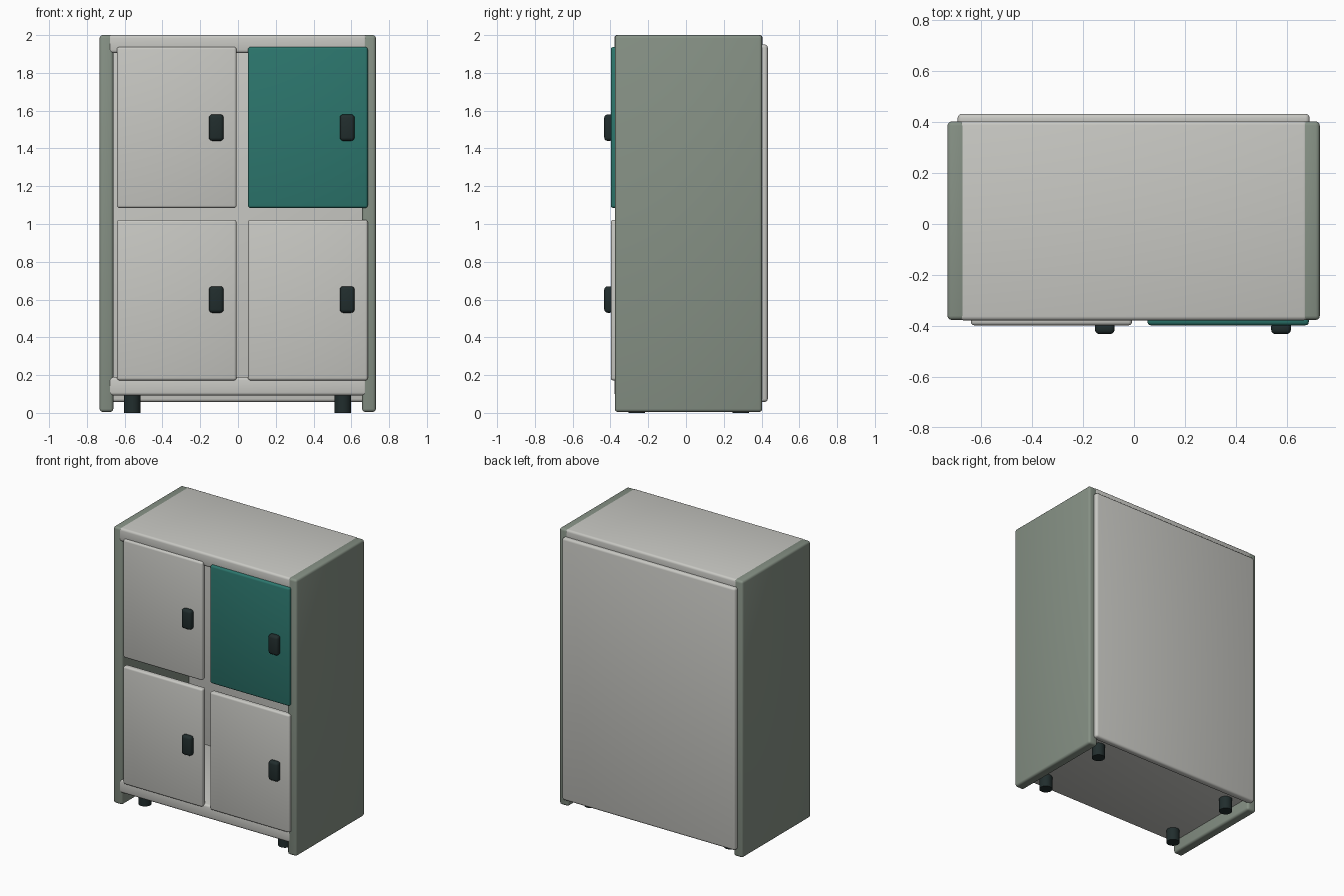
import bpy, math

if "Cube" in bpy.data.objects:
    bpy.data.objects.remove(bpy.data.objects["Cube"])


def srgb(r, g, b):
    f = lambda c: c / 12.92 if c <= 0.04045 else ((c + 0.055) / 1.055) ** 2.4
    return tuple(f(c / 255) for c in (r, g, b)) + (1.0,)


def material(name, rgb):
    m = bpy.data.materials.new(name)
    m.diffuse_color = srgb(*rgb)
    m.use_nodes = True
    m.node_tree.nodes["Principled BSDF"].inputs["Base Color"].default_value = m.diffuse_color
    return m


GREY = material("light grey", (200, 200, 195))
GREEN = material("sage green", (134, 145, 133))
TEAL = material("teal", (44, 118, 109))
DARK = material("dark slate", (33, 45, 45))


def finish(ob, name, mat, bevel, segments):
    ob.name = name
    ob.data.materials.append(mat)
    if bevel:
        mod = ob.modifiers.new("rounded edges", 'BEVEL')
        mod.width = bevel
        mod.segments = segments
        mod.limit_method = 'ANGLE'
        bpy.ops.object.modifier_apply(modifier=mod.name)
    bpy.ops.object.shade_smooth_by_angle(angle=math.radians(35))


def box(name, x, y, z, mat, bevel=0.016, segments=3):
    bpy.ops.mesh.primitive_cube_add(size=1, location=[sum(r) / 2 for r in (x, y, z)])
    ob = bpy.context.object
    ob.scale = [r[1] - r[0] for r in (x, y, z)]
    bpy.ops.object.transform_apply(location=False, rotation=False, scale=True)
    finish(ob, name, mat, bevel, segments)
    return ob


# carcass: sides, top, bottom and back around an empty interior
box("left_side", (-0.733, -0.66), (-0.377, 0.403), (0.005, 2.0), GREEN)
box("right_side", (0.657, 0.73), (-0.377, 0.403), (0.005, 2.0), GREEN)
box("top_panel", (-0.685, 0.682), (-0.379, 0.405), (1.905, 2.001), GREY)
box("bottom_panel", (-0.685, 0.682), (-0.379, 0.403), (0.092, 0.19), GREY)
box("back_panel", (-0.693, 0.69), (0.382, 0.433), (0.058, 1.95), GREY)

# four doors, each with a rounded handle
for row, z0, z1, hz in (("lower", 0.172, 1.022, 0.60), ("upper", 1.085, 1.937, 1.51)):
    for side, x0, x1, hx in (("left", -0.641, -0.008, -0.115), ("right", 0.053, 0.687, 0.578)):
        mat = TEAL if (row, side) == ("upper", "right") else GREY
        box(f"{row}_{side}_door", (x0, x1), (-0.398, -0.353), (z0, z1), mat, 0.013)
        box(f"{row}_{side}_handle", (hx - 0.039, hx + 0.039), (-0.433, -0.385),
            (hz - 0.07, hz + 0.07), DARK, 0.018, 3)

# feet
for fx, sx in ((-0.56, "left"), (0.555, "right")):
    for fy, sy in ((-0.26, "front"), (0.29, "back")):
        bpy.ops.mesh.primitive_cylinder_add(vertices=24, radius=0.044, depth=0.11,
                                            location=(fx, fy, 0.055))
        finish(bpy.context.object, f"{sy}_{sx}_foot", DARK, 0, 1)
